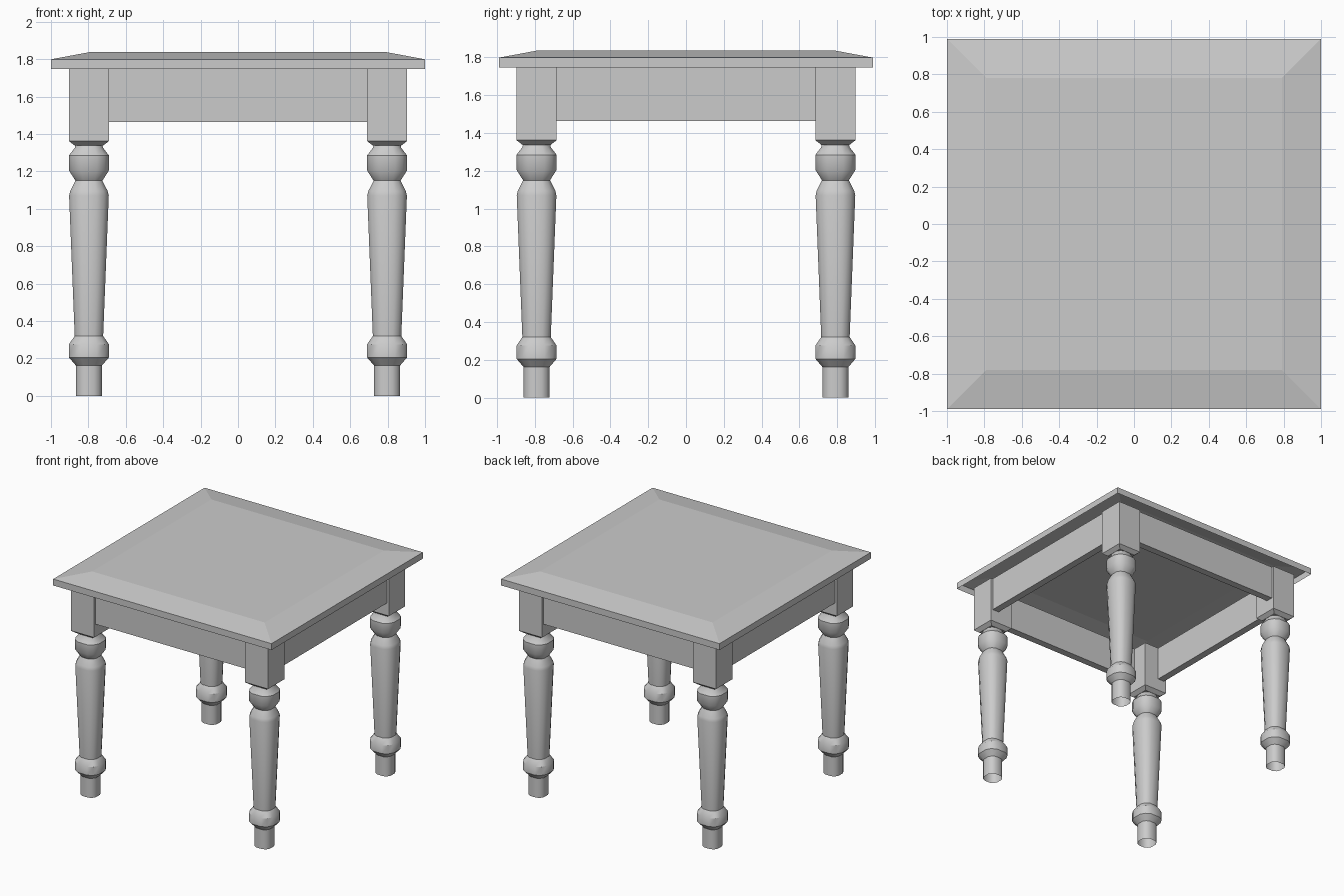
import bpy, bmesh, math

if "Cube" in bpy.data.objects:
    bpy.data.objects.remove(bpy.data.objects["Cube"])

YS = 0.99          # the model is slightly shallower than wide
LX, LY = 0.797, 0.791
BH = 0.107         # half width of the leg block


def finish(name, bm, smooth=False):
    bmesh.ops.recalc_face_normals(bm, faces=bm.faces[:])
    me = bpy.data.meshes.new(name)
    bm.to_mesh(me)
    bm.free()
    ob = bpy.data.objects.new(name, me)
    bpy.context.collection.objects.link(ob)
    if smooth:
        bpy.ops.object.select_all(action='DESELECT')
        ob.select_set(True)
        bpy.context.view_layer.objects.active = ob
        bpy.ops.object.shade_smooth_by_angle(angle=math.radians(35))
    return ob


def loft(name, rings, smooth=False, bottom=True, top=True):
    """Skin a solid through a stack of matching rings."""
    bm = bmesh.new()
    loops = [[bm.verts.new(p) for p in ring] for ring in rings]
    n = len(loops[0])
    for a, b in zip(loops, loops[1:]):
        for i in range(n):
            j = (i + 1) % n
            bm.faces.new((a[i], a[j], b[j], b[i]))
    if bottom:
        bm.faces.new(loops[0][::-1])
    if top:
        bm.faces.new(loops[-1])
    return finish(name, bm, smooth)


def rect(cx, cy, hx, hy, z):
    return [(cx - hx, cy - hy, z), (cx + hx, cy - hy, z),
            (cx + hx, cy + hy, z), (cx - hx, cy + hy, z)]


def rounded(cx, cy, r, z):
    """Twelve-sided ring, slightly fuller on the diagonals than a circle."""
    pts = []
    for c, s in ((1, 0), (0, 1), (-1, 0), (0, -1)):
        for u, v in ((1, 0.40), (0.78, 0.78), (0.40, 1)):
            pts.append((cx + r * (u * c - v * s),
                        cy + r * YS * (u * s + v * c), z))
    return pts


# Table top: thin rim with a wide shallow bevel, hollow underneath
loft("table_top", [rect(0, 0, 1.0, YS, 1.746), rect(0, 0, 1.0, YS, 1.799),
                   rect(0, 0, 0.79, 0.78, 1.838)], bottom=False)

# Turned leg profile (radius, height)
profile = [(0.069, 0.0), (0.069, 0.161), (0.107, 0.205), (0.107, 0.275),
           (0.076, 0.32), (0.106, 1.07), (0.100, 1.095), (0.072, 1.15),
           (0.107, 1.205), (0.107, 1.285), (0.076, 1.325), (0.072, 1.342)]

for sx, xn in ((-1, "left"), (1, "right")):
    for sy, yn in ((-1, "front"), (1, "back")):
        x, y = sx * LX, sy * LY
        # Open-ended turned leg
        loft(f"{yn}_{xn}_leg", [rounded(x, y, r, z) for r, z in profile],
             True, bottom=False, top=False)
        # Square block above the turning, chamfered underneath
        loft(f"{yn}_{xn}_block",
             [rect(x, y, h, h * YS, z) for h, z in
              ((0.075, 1.337), (BH, 1.362), (BH, 1.746))], top=False)

# Apron boards, set back a little from the block faces
A, T = 0.855, 0.03
for s, xn, yn in ((-1, "left", "front"), (1, "right", "back")):
    loft(f"{yn}_apron", [rect(0, s * A * YS, 0.70, T, z) for z in (1.464, 1.746)])
    loft(f"{xn}_apron", [rect(s * A, 0, T, 0.70, z) for z in (1.464, 1.746)])
